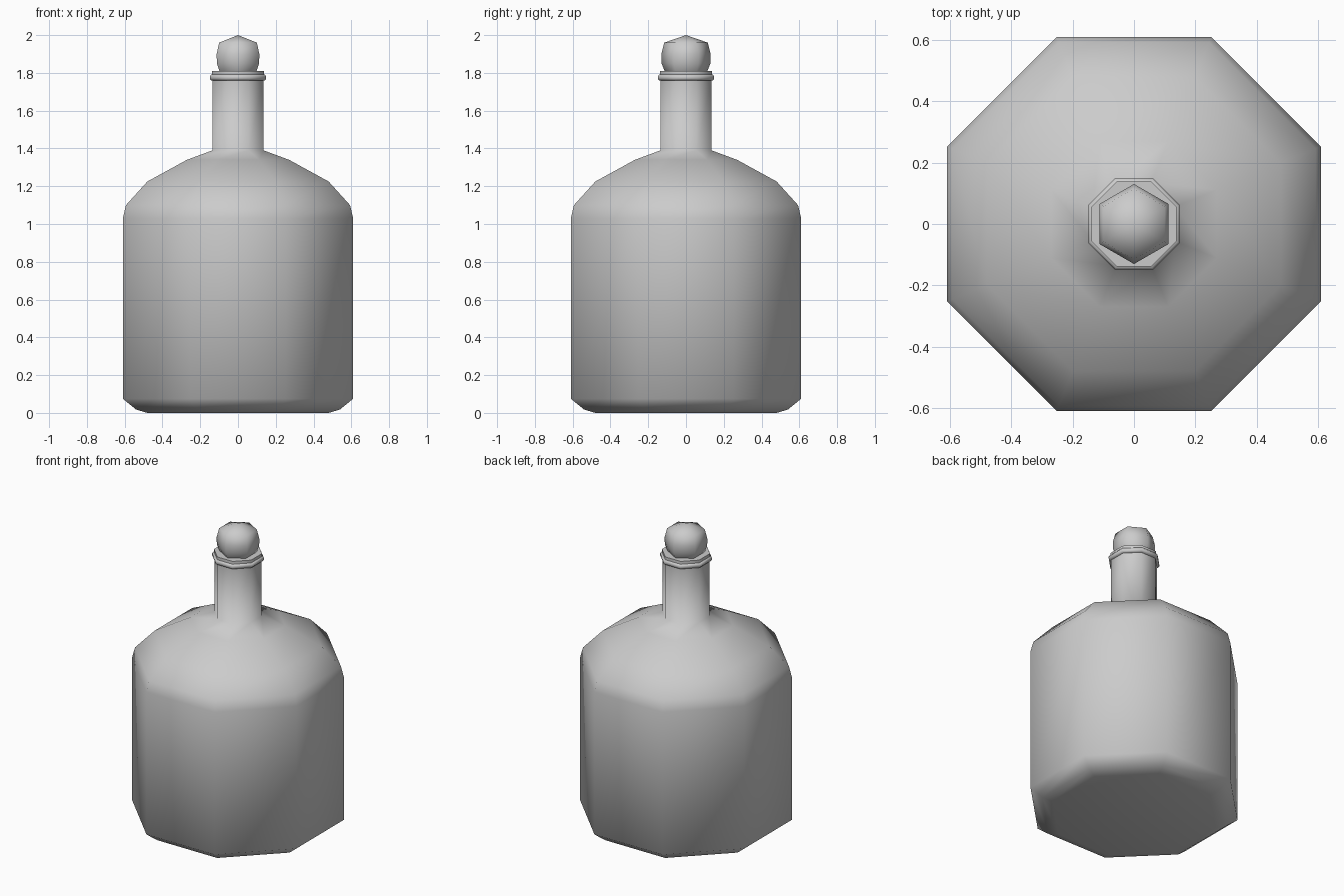
import bpy, bmesh, math

if "Cube" in bpy.data.objects:
    bpy.data.objects.remove(bpy.data.objects["Cube"])


def lathe(name, profile, sides, first_angle, smooth_angle):
    """Revolve (flat radius, z) rings; radius 0 makes a pole, ends are capped."""
    bm = bmesh.new()
    rings = []
    for apothem, z in profile:
        r = apothem / math.cos(math.pi / sides)
        if r == 0:
            rings.append([bm.verts.new((0, 0, z))] * sides)
            continue
        angles = [first_angle + 2 * math.pi * i / sides for i in range(sides)]
        rings.append([bm.verts.new((r * math.cos(a), r * math.sin(a), z)) for a in angles])
    for low, high in zip(rings, rings[1:]):
        for i in range(sides):
            j = (i + 1) % sides
            bm.faces.new(list(dict.fromkeys((low[i], low[j], high[j], high[i]))))
    for ring in (rings[0], rings[-1]):
        if ring[0] != ring[1]:
            bm.faces.new(ring)
    bmesh.ops.recalc_face_normals(bm, faces=bm.faces)
    mesh = bpy.data.meshes.new(name)
    bm.to_mesh(mesh)
    bm.free()
    obj = bpy.data.objects.new(name, mesh)
    bpy.context.collection.objects.link(obj)
    bpy.ops.object.select_all(action='DESELECT')
    obj.select_set(True)
    bpy.context.view_layer.objects.active = obj
    bpy.ops.object.shade_smooth_by_angle(angle=math.radians(smooth_angle))
    return obj


EIGHTH = math.pi / 8

# Bottle body with rounded base, domed shoulder and straight neck
lathe("bottle", [(0.48, 0.0), (0.54, 0.018), (0.61, 0.075), (0.61, 1.03),
                 (0.593, 1.10), (0.48, 1.225), (0.27, 1.34), (0.135, 1.39),
                 (0.135, 1.77)], 8, EIGHTH, 80)

# Lip: raised bead below a short collar
lathe("lip_bead", [(0.13, 1.759), (0.143, 1.761), (0.149, 1.769), (0.149, 1.782),
                   (0.143, 1.79), (0.13, 1.792)], 8, EIGHTH, 60)
lathe("lip_collar", [(0.138, 1.78), (0.138, 1.81)], 8, EIGHTH, 60)

# Faceted round stopper
lathe("stopper", [(0.09, 1.795), (0.098, 1.81), (0.112, 1.85), (0.113, 1.90),
                  (0.10, 1.96), (0.0, 2.0)], 6, math.pi / 2, 80)
